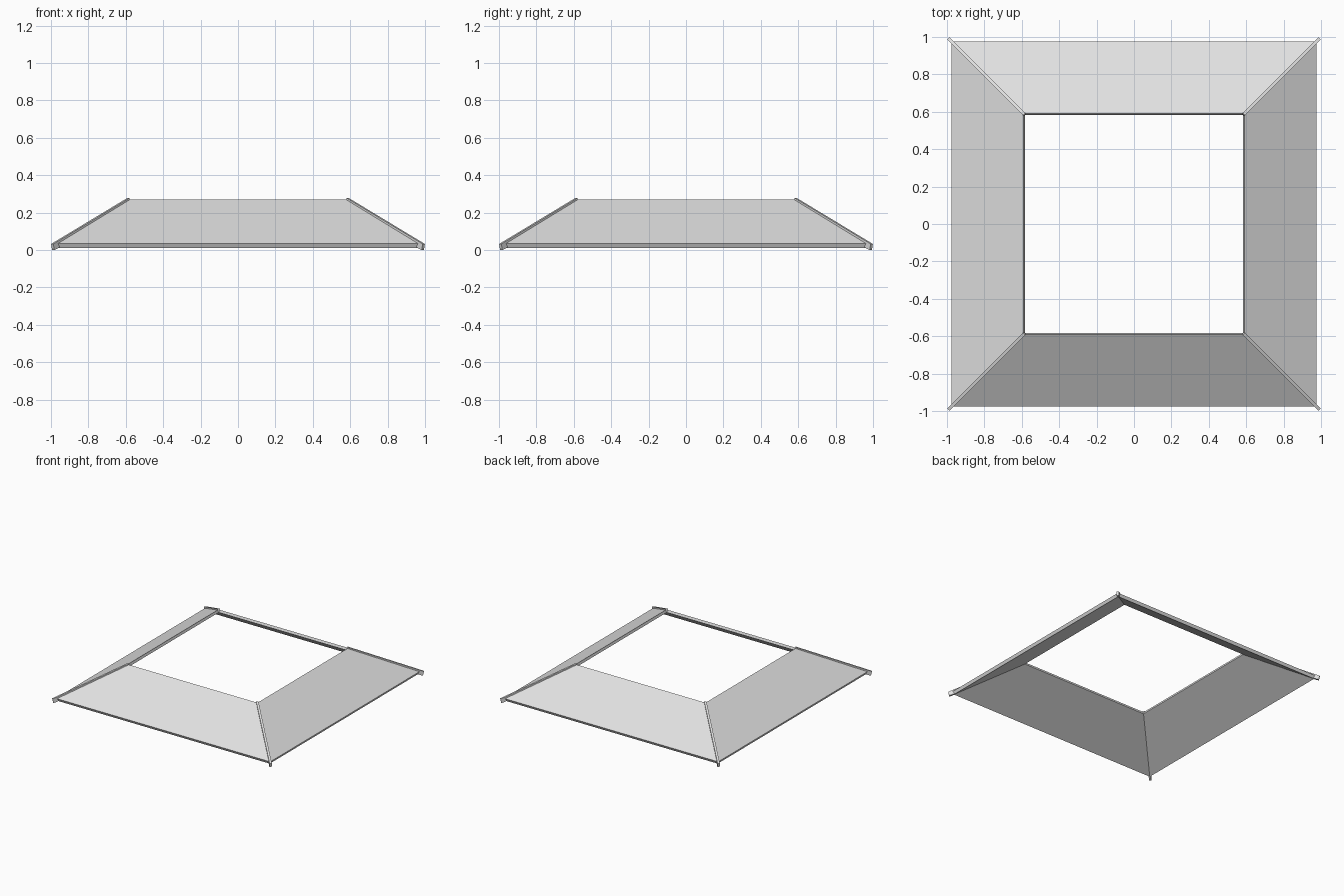
import bpy
from mathutils import Matrix, Vector
from math import pi

cube = bpy.data.objects.get("Cube")
if cube:
    bpy.data.objects.remove(cube, do_unlink=True)

# Single plain grey finish
grey = bpy.data.materials.new("light grey")
grey.use_nodes = True
colour = (0.75, 0.75, 0.75, 1)
grey.diffuse_color = colour
grey.node_tree.nodes["Principled BSDF"].inputs["Base Color"].default_value = colour


def prism(name, start, end, angle):
    """Solid between two matching end outlines, turned about z."""
    n = len(start)
    faces = [tuple(range(n)), tuple(reversed(range(n, 2 * n)))]
    faces += [(i, i + n, (i + 1) % n + n, (i + 1) % n) for i in range(n)]
    turn = Matrix.Rotation(angle, 4, "Z")
    mesh = bpy.data.meshes.new(name)
    mesh.from_pydata([turn @ Vector(p) for p in start + end], [], faces)
    mesh.materials.append(grey)
    mesh.update()
    obj = bpy.data.objects.new(name, mesh)
    bpy.context.collection.objects.link(obj)


# Cross-sections as (distance from the centre, height)
panel_section = [(0.975, 0.035), (0.963, 0.012), (0.583, 0.25), (0.59, 0.27)]
rib_section = [(0.993, 0.033), (0.988, 0.0), (0.975, 0.006),
               (0.582, 0.252), (0.587, 0.278)]
half_rib = 0.006

for i, side in enumerate(("front", "left", "back", "right")):
    # Sloping panel, mitred at both ends
    prism(side + "_panel",
          [(-d, -d, z) for d, z in panel_section],
          [(d, -d, z) for d, z in panel_section], i * pi / 2)
    # Upright rib over the mitred corner
    prism(side + "_corner_rib",
          [(d - half_rib, -d - half_rib, z) for d, z in rib_section],
          [(d + half_rib, -d + half_rib, z) for d, z in rib_section], i * pi / 2)

# Outward normals on every part
import bmesh
for obj in bpy.context.collection.objects:
    if obj.type == "MESH" and obj.name.endswith(("_panel", "_rib")):
        bm = bmesh.new()
        bm.from_mesh(obj.data)
        bmesh.ops.recalc_face_normals(bm, faces=bm.faces)
        bm.to_mesh(obj.data)
        bm.free()
